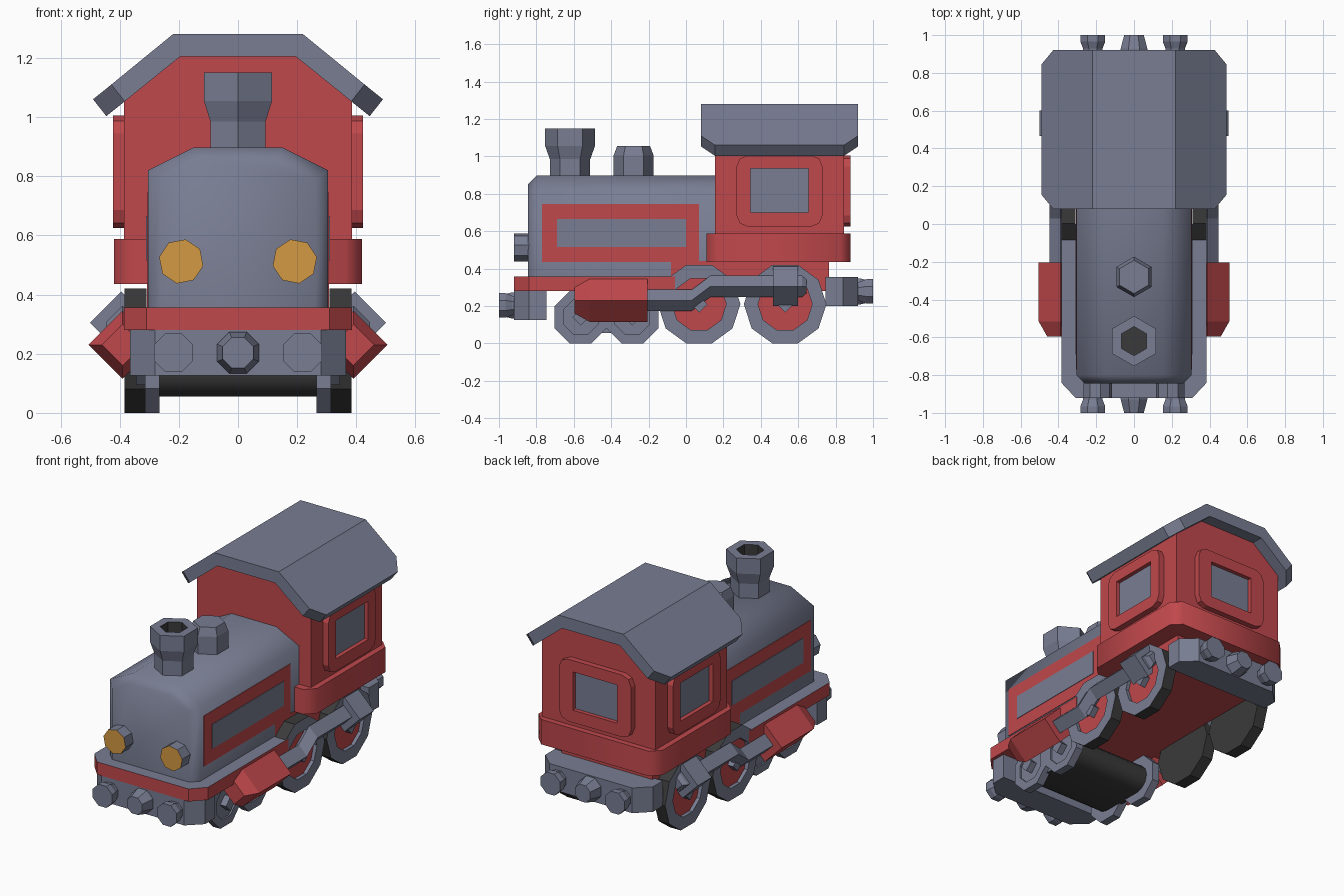
import bpy, bmesh, math
from mathutils import Vector

if "Cube" in bpy.data.objects:
    bpy.data.objects.remove(bpy.data.objects["Cube"])


def material(name, rgb):
    m = bpy.data.materials.new(name)
    m.diffuse_color = (*rgb, 1)
    m.use_nodes = True
    m.node_tree.nodes["Principled BSDF"].inputs["Base Color"].default_value = m.diffuse_color
    return m


GREY = material("slate grey", (0.188, 0.205, 0.287))
RED = material("engine red", (0.53, 0.065, 0.072))
AMBER = material("lamp amber", (0.65, 0.32, 0.054))
DARK = material("soot dark", (0.042, 0.042, 0.042))


def loft(name, rings, mats, idx=None, mirror=False, smooth=None):
    """Skin equal-length rings and cap both ends. idx = material per [start cap, bands..., end cap]."""
    bm = bmesh.new()
    vs = [[bm.verts.new(p) for p in r] for r in rings]
    n = len(rings[0])
    idx = idx or [0] * (len(rings) + 1)
    bm.faces.new(vs[0]).material_index = idx[0]
    for k in range(len(vs) - 1):
        for i in range(n):
            j = (i + 1) % n
            f = bm.faces.new((vs[k][i], vs[k][j], vs[k + 1][j], vs[k + 1][i]))
            f.material_index = idx[k + 1]
    bm.faces.new(vs[-1]).material_index = idx[-1]
    bmesh.ops.recalc_face_normals(bm, faces=bm.faces[:])
    me = bpy.data.meshes.new(name)
    bm.to_mesh(me)
    bm.free()
    for m in mats:
        me.materials.append(m)
    ob = bpy.data.objects.new(name, me)
    bpy.context.collection.objects.link(ob)
    if mirror:
        ob.modifiers.new("Mirror", 'MIRROR').use_mirror_merge = False
    if smooth:
        bpy.ops.object.select_all(action='DESELECT')
        bpy.context.view_layer.objects.active = ob
        ob.select_set(True)
        bpy.ops.object.shade_smooth_by_angle(angle=math.radians(smooth))
    return ob


def ring(axis, t, a, b, r, n, rot=0.0):
    """Polygon of n sides around an axis at t; a, b are the centre on the other two axes in order."""
    pts = []
    for i in range(n):
        w = rot + math.tau * i / n
        p = [a + r * math.cos(w), b + r * math.sin(w)]
        p.insert("xyz".index(axis), t)
        pts.append(p)
    return pts


def lathe(name, axis, a, b, profile, n, mats, rot=0.0, **kw):
    return loft(name, [ring(axis, t, a, b, r, n, rot) for t, r in profile], mats, **kw)


def slab(name, plan, z0, z1, mats, **kw):
    """Extrude a half plan (x >= 0, listed front to back) mirrored about x = 0."""
    pts = plan + [(-x, y) for x, y in reversed(plan)]
    return loft(name, [[(x, y, z) for x, y in pts] for z in (z0, z1)], mats, **kw)


def rounded(cu, cv, hu, hv, r):
    """Rounded rectangle in 2D, three points per corner."""
    pts = []
    for q, (su, sv) in enumerate(((1, 1), (-1, 1), (-1, -1), (1, -1))):
        for k in range(3):
            w = math.radians(90 * q + 45 * k)
            pts.append((cu + su * (hu - r) + r * math.cos(w), cv + sv * (hv - r) + r * math.sin(w)))
    return pts


# --- boiler with bevelled front edge
def hood(y, d):
    half = [(0.305 - d, 0.355), (0.305 - d, 0.82 - d * 0.7), (0.15 - d * 0.3, 0.897 - d)]
    return [(x, y, z) for x, z in half + [(-x, z) for x, z in reversed(half)]]


loft("boiler", [hood(-0.845, 0.045), hood(-0.80, 0), hood(0.17, 0)], [GREY], smooth=66)

# painted side panels
for name, m, x, y0, y1, z0, z1 in (("boiler_panel", RED, 0.308, -0.77, 0.07, 0.435, 0.745),
                                   ("boiler_panel_centre", GREY, 0.311, -0.69, 0.0, 0.515, 0.665)):
    rect = ((y0, z0), (y1, z0), (y1, z1), (y0, z1))
    loft(name, [[(t, y, z) for y, z in rect] for t in (0.303, x)], [m], mirror=True)

# chimney, dome
hexrot = math.pi / 2
lathe("chimney", 'z', 0, -0.62, [(0.85, 0.108), (0.985, 0.108), (1.055, 0.133), (1.15, 0.133),
                                 (1.15, 0.077), (0.98, 0.077)], 6, [GREY, DARK], hexrot,
      idx=[0, 0, 0, 0, 0, 1, 1])
lathe("steam_dome", 'z', 0, -0.28, [(0.85, 0.107), (1.005, 0.107), (1.055, 0.088)], 6, [GREY], hexrot)

# headlamps
lathe("headlamp", 'y', 0.192, 0.512, [(-0.82, 0.076), (-0.92, 0.076)], 8, [GREY, AMBER], 0.2,
      idx=[0, 0, 1], mirror=True)

# running board with grey top, and the frame below the cab
board = slab("running_board", [(0.31, -0.92), (0.385, -0.84), (0.385, -0.06)], 0.28, 0.357, [RED, GREY])
for f in board.data.polygons:
    f.material_index = 1 if f.normal.z > 0.5 else 0
slab("cab_frame", [(0.308, -0.08), (0.308, 0.765)], 0.28, 0.44, [RED])

# --- cab
slab("cab_skirt", [(0.365, 0.11), (0.42, 0.165), (0.42, 0.825), (0.365, 0.88)], 0.435, 0.587, [RED], smooth=50)
gable = [(0.385, 0.58), (0.385, 1.06), (0.195, 1.212)]
gable += [(-x, z) for x, z in reversed(gable)]
loft("cab_walls", [[(x, y, z) for x, z in gable] for y in (0.155, 0.845)], [RED])

# roof slab with clipped corners: (top x, top z, low x, low z, half length)
half = [(0.49, 1.06, 0.445, 1.003, 0.345), (0.428, 1.11, 0.383, 1.053, 0.42), (0.22, 1.28, 0.195, 1.205, 0.42)]
stations = [(1, s) for s in half] + [(-1, s) for s in reversed(half)]
loft("cab_roof", [[(k * tx, 0.5 - h, tz), (k * tx, 0.5 + h, tz), (k * lx, 0.5 + h, lz), (k * lx, 0.5 - h, lz)]
                  for k, (tx, tz, lx, lz, h) in stations], [GREY])


# windows: raised rounded frame with recessed pane
def window(name, place, c, wall, out, hw, hp, mirror):
    outer = rounded(c, 0.815, hw, 0.19, 0.06)
    pane = rounded(c, 0.818, hp, 0.117, 0.003)
    rings = [[place(u, v, d) for u, v in shape] for shape, d in
             ((outer, wall - 0.01), (outer, out), (pane, out), (pane, out - 0.025))]
    loft(name, rings, [RED, GREY], idx=[0, 0, 0, 0, 1], mirror=mirror)


window("side_window", lambda u, v, d: (d, u, v), 0.5, 0.385, 0.423, 0.23, 0.155, True)
window("rear_window", lambda u, v, d: (u, d, v), 0.0, 0.845, 0.88, 0.245, 0.15, False)

# --- buffer beams and buffers, front and rear
for name, s, z in (("front", -1, 0.203), ("rear", 1, 0.278)):
    slab(name + "_beam", [(0.365, s * 0.745), (0.365, s * 0.84), (0.28, s * 0.92)], z - 0.077, z + 0.077, [GREY])
    lathe(name + "_buffer", 'y', 0.218, z, [(s * 0.9, 0.053), (s * 0.93, 0.056), (s * 0.965, 0.071), (s, 0.071)],
          8, [GREY], math.pi / 8, mirror=True)
    lathe(name + "_coupling", 'y', 0, z, [(s * 0.9, 0.076), (s * 0.93, 0.076), (s, 0.056)],
          8, [GREY], math.pi / 8)

# --- driving wheels
N = 10
R = 0.21 / math.cos(math.pi / N)
for name, y in (("middle", 0.07), ("rear", 0.53)):
    lathe(name + "_wheel", 'x', y, 0.21, [(0.31, R), (0.384, R), (0.384, 0.145), (0.362, 0.145)], N,
          [DARK, GREY, RED], math.pi / N - math.pi / 2, idx=[0, 0, 1, 1, 2], mirror=True)
    lathe(name + "_hub", 'x', y, 0.21, [(0.35, 0.045), (0.40, 0.045)], 4, [GREY], mirror=True)

# --- leading bogie: small wheels around a dark drum block
for name, y in (("lead_front", -0.563), ("lead_back", -0.287)):
    lathe(name + "_wheel", 'x', y, 0.14, [(0.265, 0.1515), (0.315, 0.1515), (0.315, 0.1), (0.305, 0.1)], 8,
          [GREY], math.pi / 8, mirror=True)
    lathe(name + "_hub", 'x', y, 0.14, [(0.3, 0.045), (0.345, 0.045)], 4, [GREY], mirror=True)
stadium = [(-0.287 + 0.085 * math.cos(w), 0.14 + 0.085 * math.sin(w))
           for w in [math.radians(-90 + 30 * i) for i in range(7)]]
stadium += [(-0.85 - y, 0.28 - z) for y, z in stadium]
loft("bogie_block", [[(x, y, z) for y, z in stadium] for x in (-0.285, 0.285)], [GREY, DARK],
     idx=[0, 1, 0], smooth=40)

# --- pistons and coupling rods with four-sided sections
lathe("piston_cylinder", 'y', 0.39, 0.23, [(-0.595, 0.07), (-0.515, 0.115), (-0.205, 0.115)], 4, [RED], mirror=True)
path = [(-0.22, 0.23, 0.057), (0.03, 0.23, 0.057), (0.13, 0.305, 0.057), (0.62, 0.305, 0.057), (0.645, 0.305, 0.035)]
loft("drive_rod", [ring('y', y, 0.39, z, r, 4) for y, z, r in path], [GREY], mirror=True)
lathe("rod_crosshead", 'y', 0.395, 0.305, [(0.465, 0.105), (0.6, 0.105)], 4, [GREY], mirror=True)
